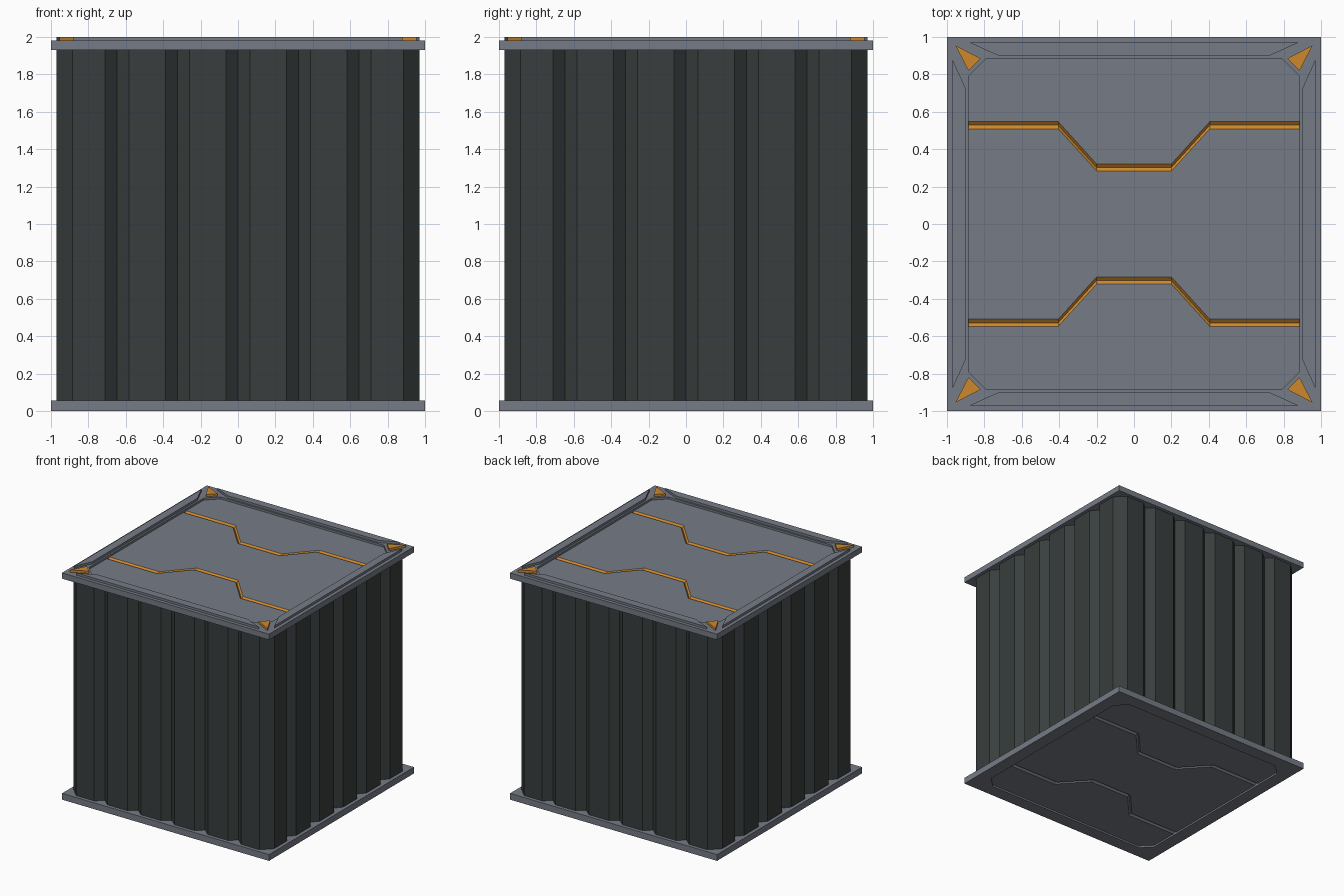
import bpy, bmesh

if "Cube" in bpy.data.objects:
    bpy.data.objects.remove(bpy.data.objects["Cube"])


def material(name, rgb):
    m = bpy.data.materials.new(name)
    m.diffuse_color = (*rgb, 1)
    m.use_nodes = True
    m.node_tree.nodes["Principled BSDF"].inputs["Base Color"].default_value = m.diffuse_color
    return m


GREY = material("plate grey", (0.18, 0.20, 0.24))
DARK = material("dark wall", (0.040, 0.048, 0.047))
ORANGE = material("orange accent", (0.62, 0.25, 0.025))


def finish(bm, name, mats, recalc=True):
    if recalc:
        bmesh.ops.recalc_face_normals(bm, faces=bm.faces[:])
    me = bpy.data.meshes.new(name)
    bm.to_mesh(me)
    bm.free()
    for m in mats:
        me.materials.append(m)
    ob = bpy.data.objects.new(name, me)
    bpy.context.collection.objects.link(ob)
    return ob


def prism(name, loops, z0, z1, mat):
    """Extrude an outline (optionally with hole loops) from z0 to z1."""
    bm = bmesh.new()
    edges = []
    for loop in loops:
        vs = [bm.verts.new((x, y, z0)) for x, y in loop]
        edges += [bm.edges.new((vs[i - 1], vs[i])) for i in range(len(vs))]
    bmesh.ops.triangle_fill(bm, edges=edges, use_beauty=True)
    ext = bmesh.ops.extrude_face_region(bm, geom=bm.faces[:], use_keep_orig=True)
    for v in ext["geom"]:
        if isinstance(v, bmesh.types.BMVert):
            v.co.z = z1
    return finish(bm, name, [mat])


def turned(pts, n):
    """Rotate points by n quarter turns."""
    for _ in range(n):
        pts = [(-y, x) for x, y in pts]
    return pts


# corrugated container walls: one side profile turned four times
W, C, G, D = 0.97, 0.885, 0.064, 0.055
side = [(-C, -W)]
for i in range(-2, 3):
    c = i * 0.323
    side += [(c - G, -W), (c, -W + D), (c + G, -W)]
side.append((C, -W))
prism("corrugated_walls", [sum((turned(side, n) for n in range(4)), [])],
      0.045, 1.935, DARK)

# square end frames with an octagonal opening
P, Q = 0.885, 0.79
square = [(-1, -1), (1, -1), (1, 1), (-1, 1)]
octagon = sum((turned([(-Q, -P), (Q, -P)], n) for n in range(4)), [])
prism("top_frame", [square, octagon], 1.93, 1.98, GREY)
prism("bottom_frame", [square, octagon], 0, 0.055, GREY)


# sunken panels with two zigzag V grooves
def panel(name, z, up, groove_mat):
    half, depth = 0.019, 0.016
    columns = [(-P, Q, 0.528), (-Q, P, 0.528), (-0.405, P, 0.528), (-0.2, P, 0.302),
               (0.2, P, 0.302), (0.405, P, 0.528), (Q, P, 0.528), (P, Q, 0.528)]
    bm = bmesh.new()
    grid = []
    for x, lim, g in columns:
        rows = [(-lim, 0), (-g - half, 0), (-g, depth), (-g + half, 0),
                (g - half, 0), (g, depth), (g + half, 0), (lim, 0)]
        grid.append([bm.verts.new((x, y, z - up * d)) for y, d in rows])
    for a, b in zip(grid, grid[1:]):
        for j in range(7):
            quad = (a[j], b[j], b[j + 1], a[j + 1])
            f = bm.faces.new(quad if up > 0 else quad[::-1])
            f.material_index = 1 if j in (1, 2, 4, 5) else 0
    finish(bm, name, [GREY, groove_mat], recalc=False)


panel("top_panel", 1.962, 1, ORANGE)
panel("bottom_panel", 0.015, -1, GREY)

# raised edge strips and orange corner markers on the lid
strip = [(-0.88, -0.97), (0.88, -0.97), (0.725, -0.9), (-0.725, -0.9)]
marker = [(-0.955, -0.955), (-0.82, -0.885), (-0.885, -0.82)]
for n in range(4):
    prism(f"edge_strip_{n + 1}", [turned(strip, n)], 1.975, 2.0, GREY)
    prism(f"corner_marker_{n + 1}", [turned(marker, n)], 1.975, 2.0, ORANGE)
